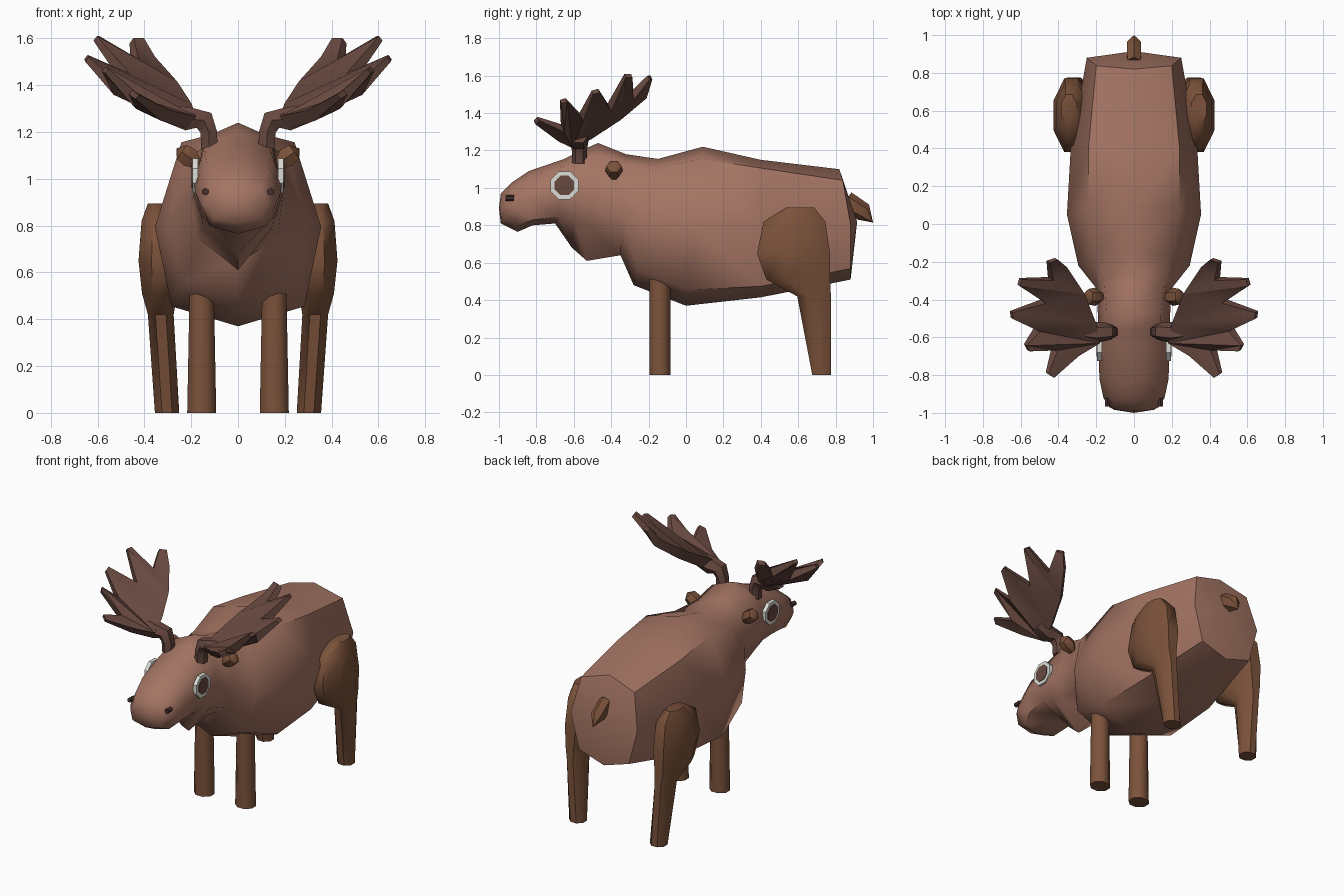
import bpy, bmesh, math
from mathutils import Vector
from mathutils.geometry import tessellate_polygon

if "Cube" in bpy.data.objects:
    bpy.data.objects.remove(bpy.data.objects["Cube"])


def material(name, rgb):
    m = bpy.data.materials.new(name)
    m.diffuse_color = (*rgb, 1)
    m.use_nodes = True
    m.node_tree.nodes["Principled BSDF"].inputs["Base Color"].default_value = m.diffuse_color
    return m


HIDE = material("warm hide", (0.37, 0.175, 0.125))
LEG = material("leg brown", (0.2, 0.085, 0.043))
ANTLER = material("antler brown", (0.135, 0.065, 0.05))
WHITE = material("eye white", (0.72, 0.72, 0.68))
DARK = material("dark nostril", (0.06, 0.03, 0.025))


def finish(name, bm, mat, angle=50):
    bmesh.ops.recalc_face_normals(bm, faces=bm.faces)
    me = bpy.data.meshes.new(name)
    bm.to_mesh(me)
    bm.free()
    me.materials.append(mat)
    ob = bpy.data.objects.new(name, me)
    bpy.context.collection.objects.link(ob)
    bpy.ops.object.select_all(action='DESELECT')
    ob.select_set(True)
    bpy.context.view_layer.objects.active = ob
    bpy.ops.object.shade_smooth_by_angle(angle=math.radians(angle))
    return ob


def loft(name, rings, mat, angle=50, tips=(None, None)):
    """Skin rings of equal size; each end gets a flat cap or a pointed tip."""
    bm = bmesh.new()
    vr = [[bm.verts.new(p) for p in r] for r in rings]
    n = len(vr[0])
    for a, b in zip(vr, vr[1:]):
        for i in range(n):
            j = (i + 1) % n
            bm.faces.new((a[i], a[j], b[j], b[i]))
    for ring, tip in zip((vr[0], vr[-1]), tips):
        if tip is None:
            bm.faces.new(ring)
        else:
            t = bm.verts.new(tip)
            for i in range(n):
                bm.faces.new((ring[i], ring[(i + 1) % n], t))
    return finish(name, bm, mat, angle)


def oval(c, u, v, n=8):
    """Ring around c spanned by the half axes u and v."""
    c, u, v = Vector(c), Vector(u), Vector(v)
    k = 1 / math.cos(math.pi / n)
    return [c + k * (u * math.cos(a) + v * math.sin(a))
            for a in (2 * math.pi * (i + 0.5) / n for i in range(n))]


def section(yt, ym, yb, zt, zb, w, wu, hu, wl, hl):
    """Eight-point body section: top, upper side, flank, lower side, bottom."""
    h = zt - zb
    half = [(wu * w, yt * .7 + ym * .3, zt - hu * h), (w, ym, zt - .5 * h),
            (wl * w, yb * .7 + ym * .3, zb + hl * h)]
    return ([(0, yt, zt)] + half + [(0, yb, zb)]
            + [(-x, y, z) for x, y, z in reversed(half)])


# Head, neck and trunk as one skin
loft("body", [section(*s) for s in (
    (-.99, -.97, -.99, .97, .81, .13, .75, .10, .80, .12),
    (-.93, -.92, -.90, 1.03, .765, .162, .72, .12, .72, .12),
    (-.84, -.82, -.82, 1.09, .80, .183, .72, .12, .80, .10),
    (-.65, -.66, -.70, 1.155, .81, .188, .75, .11, .85, .10),
    (-.56, -.58, -.61, 1.20, .68, .19, .75, .11, .82, .30),
    (-.47, -.50, -.53, 1.24, .61, .19, .75, .10, .80, .30),
    (-.32, -.34, -.35, 1.18, .64, .20, .78, .10, .85, .20),
    (-.15, -.22, -.28, 1.155, .48, .295, .70, .08, .80, .12),
    (.09, .05, 0, 1.22, .37, .355, .68, .075, .80, .10),
    (.40, .40, .40, 1.15, .415, .335, .72, .06, .80, .08),
    (.82, .88, .88, 1.10, .51, .25, .80, .10, .75, .10))],
    HIDE, 60, ((0, -1, .89), (0, .915, .82)))

# Tail
loft("tail", [oval((0, .85, .93), (.035, 0, 0), (0, .03, .04), 6),
              oval((0, .95, .87), (.038, 0, 0), (0, .025, .035), 6)],
     LEG, 40, (None, (0, 1, .815)))

for side, s in (("left", 1), ("right", -1)):
    # Straight front leg
    loft(f"front_leg_{side}", [oval((s * x, -.14, z), (r, 0, 0), (0, .056, 0))
         for x, z, r in ((.155, 0, .062), (.155, .52, .052))], LEG, 50)

    # Hind leg swelling into the thigh
    loft(f"hind_leg_{side}", [oval((s * x, y, z), (rx, 0, 0), (0, ry, 0))
         for x, y, z, rx, ry in (
             (.303, .725, 0, .052, .05), (.33, .685, .42, .055, .09),
             (.335, .60, .51, .075, .17), (.33, .575, .65, .095, .195),
             (.33, .58, .82, .082, .165), (.345, .61, .895, .04, .075))],
         LEG, 50)

    # Ear
    loft(f"ear_{side}", [oval((s * x, -.385, z), (r * s * .6, 0, -r * .8), (0, r, 0), 6)
         for x, z, r in ((.17, 1.06, .02), (.205, 1.09, .042), (.24, 1.115, .036))],
         LEG, 40, (None, (s * .262, -.385, 1.13)))

    # Eye: pale disc with a dark iris plate
    for part, r, x0, x1, mat in (("eye_white", .074, .17, .195, WHITE),
                                 ("eye_iris", .052, .193, .199, ANTLER)):
        loft(f"{part}_{side}", [oval((s * x, -.65, 1.013), (0, r, 0), (0, 0, r))
             for x in (x0, x1)], mat, 30)

    # Nostril
    loft(f"nostril_{side}", [oval((s * .14, y, .945), (.014, 0, 0), (0, 0, .014), 6)
         for y in (-.965, -.92)], DARK, 30)

    # Antler stem
    loft(f"antler_stem_{side}", [oval((s * x, y, z), (s * ux * r, 0, uz * r), (0, r, 0), 6)
         for x, y, z, ux, uz, r in (
             (.122, -.57, 1.13, 1, 0, .035), (.125, -.57, 1.20, 1, -.1, .035),
             (.145, -.57, 1.25, .75, -.75, .042), (.21, -.575, 1.255, .3, -1, .048),
             (.30, -.57, 1.28, .4, -.9, .04))], ANTLER, 50)

    # Antler palm with five tines: x, y, z, half thickness around the rim
    rim = [(.20, -.62, 1.24, .035), (.31, -.69, 1.27, .03),
           (.43, -.81, 1.35, .013), (.46, -.79, 1.37, .013),
           (.42, -.66, 1.32, .028),
           (.56, -.67, 1.46, .013), (.575, -.64, 1.47, .013),
           (.515, -.56, 1.38, .028),
           (.645, -.50, 1.51, .013), (.65, -.465, 1.52, .013),
           (.48, -.41, 1.43, .028),
           (.61, -.325, 1.60, .013), (.60, -.29, 1.60, .013),
           (.44, -.29, 1.49, .028),
           (.455, -.20, 1.59, .015), (.41, -.185, 1.59, .015),
           (.37, -.22, 1.50, .028), (.28, -.36, 1.39, .035),
           (.22, -.52, 1.29, .04)]
    bm = bmesh.new()
    nrm = Vector((-.6, -.35, .8)).normalized()
    flip = Vector((s, 1, 1))
    up, low = ([bm.verts.new((Vector(p[:3]) + nrm * p[3] * d) * flip) for p in rim]
               for d in (1, -1))
    for t in tessellate_polygon([[Vector((p[0], p[1], 0)) for p in rim]]):
        bm.faces.new([up[i] for i in t])
        bm.faces.new([low[i] for i in reversed(t)])
    for i in range(len(rim)):
        j = (i + 1) % len(rim)
        bm.faces.new((up[i], low[i], low[j], up[j]))
    finish(f"antler_palm_{side}", bm, ANTLER, 40)
